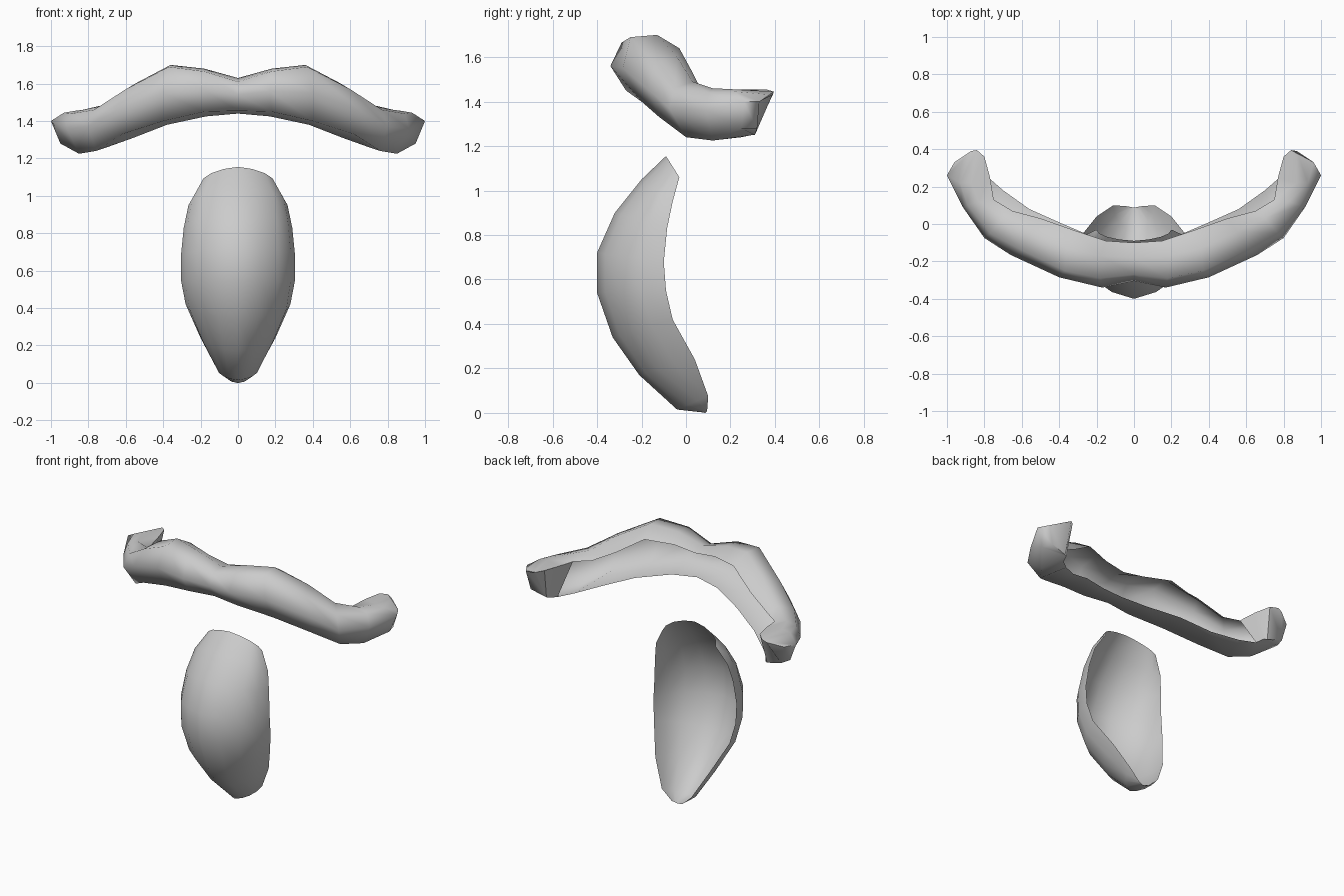
import bpy, bmesh, math

hair = bpy.data.materials.new("hair grey")
hair.diffuse_color = (0.6, 0.6, 0.6, 1)


def make_object(name, bm):
    bmesh.ops.remove_doubles(bm, verts=bm.verts, dist=0.001)
    me = bpy.data.meshes.new(name)
    bm.to_mesh(me)
    bm.free()
    ob = bpy.data.objects.new(name, me)
    bpy.context.collection.objects.link(ob)
    me.materials.append(hair)
    bpy.ops.object.select_all(action='DESELECT')
    ob.select_set(True)
    bpy.context.view_layer.objects.active = ob
    bpy.ops.object.shade_smooth_by_angle(angle=math.radians(65))
    return ob


# Moustache: half of an open-backed shell, one section per row
# (upper rim, crest, upper front, front, underside, lower rim)
sections = [
    [(0, -.10, 1.61), (0, -.18, 1.63), (0, -.27, 1.61), (0, -.305, 1.54), (0, -.25, 1.455), (0, -.12, 1.44)],
    [(.15, -.09, 1.63), (.18, -.17, 1.68), (.18, -.29, 1.665), (.17, -.34, 1.56), (.18, -.27, 1.45), (.17, -.09, 1.425)],
    [(.33, -.03, 1.64), (.36, -.13, 1.70), (.37, -.25, 1.69), (.40, -.285, 1.55), (.40, -.20, 1.40), (.38, 0, 1.38)],
    [(.50, .03, 1.53), (.55, -.04, 1.60), (.60, -.14, 1.57), (.66, -.165, 1.45), (.62, -.12, 1.33), (.56, .08, 1.31)],
    [(.65, .07, 1.45), (.70, .03, 1.49), (.77, -.05, 1.46), (.80, -.075, 1.37), (.76, 0, 1.24), (.70, .18, 1.26)],
    [(.75, .13, 1.44), (.83, .12, 1.46), (.89, .10, 1.44), (.915, .09, 1.36), (.85, .12, 1.225), (.78, .25, 1.24)],
    [(.77, .25, 1.45), (.87, .22, 1.455), (.93, .22, 1.445), (1.0, .26, 1.40), (.95, .25, 1.28), (.80, .30, 1.25)],
    [(.80, .36, 1.455), (.84, .395, 1.445), (.87, .39, 1.43), (.96, .33, 1.40), (.93, .32, 1.28), (.82, .31, 1.25)],
]
bm = bmesh.new()
for side in (1, -1):
    rows = [[bm.verts.new((side * x, y, z)) for x, y, z in s] for s in sections]

    def face(vs):
        bm.faces.new(vs if side == 1 else vs[::-1])

    for i, (a, b) in enumerate(zip(rows, rows[1:])):
        for j in range(5):
            face([a[j], a[j + 1], b[j + 1], b[j]])
        if i >= 5:  # closed inner wall at the curled tip
            face([a[5], a[0], b[0], b[5]])
    face(rows[-1])  # tip cap
make_object("moustache", bm)

# Goatee: open-backed bowl; half width, rim y, rim z, front y, front z
rows_data = [
    (.20, -.03, 1.06, -.09, 1.155),
    (.265, -.06, .95, -.20, 1.05),
    (.29, -.085, .83, -.32, .90),
    (.305, -.10, .68, -.40, .72),
    (.305, -.09, .55, -.40, .54),
    (.28, -.06, .42, -.33, .34),
    (.20, .04, .24, -.21, .17),
    (.11, .10, .075, -.04, .015),
    (.04, .095, .01, .07, .003),
    (.01, .09, .002, .088, 0),
]
N = 8
bm = bmesh.new()
grid = []
for w, yr, zr, yf, zf in rows_data:
    row = []
    for k in range(N + 1):
        a = (k / N * 2 - 1) * math.pi / 2
        s = .75 * (1 - math.cos(a)) + .25 * abs(a) / (math.pi / 2)
        row.append(bm.verts.new((w * math.sin(a), yf + (yr - yf) * s, zf + (zr - zf) * s)))
    grid.append(row)
for a, b in zip(grid, grid[1:]):
    for k in range(N):
        bm.faces.new([a[k], b[k], b[k + 1], a[k + 1]])
make_object("goatee", bm)
